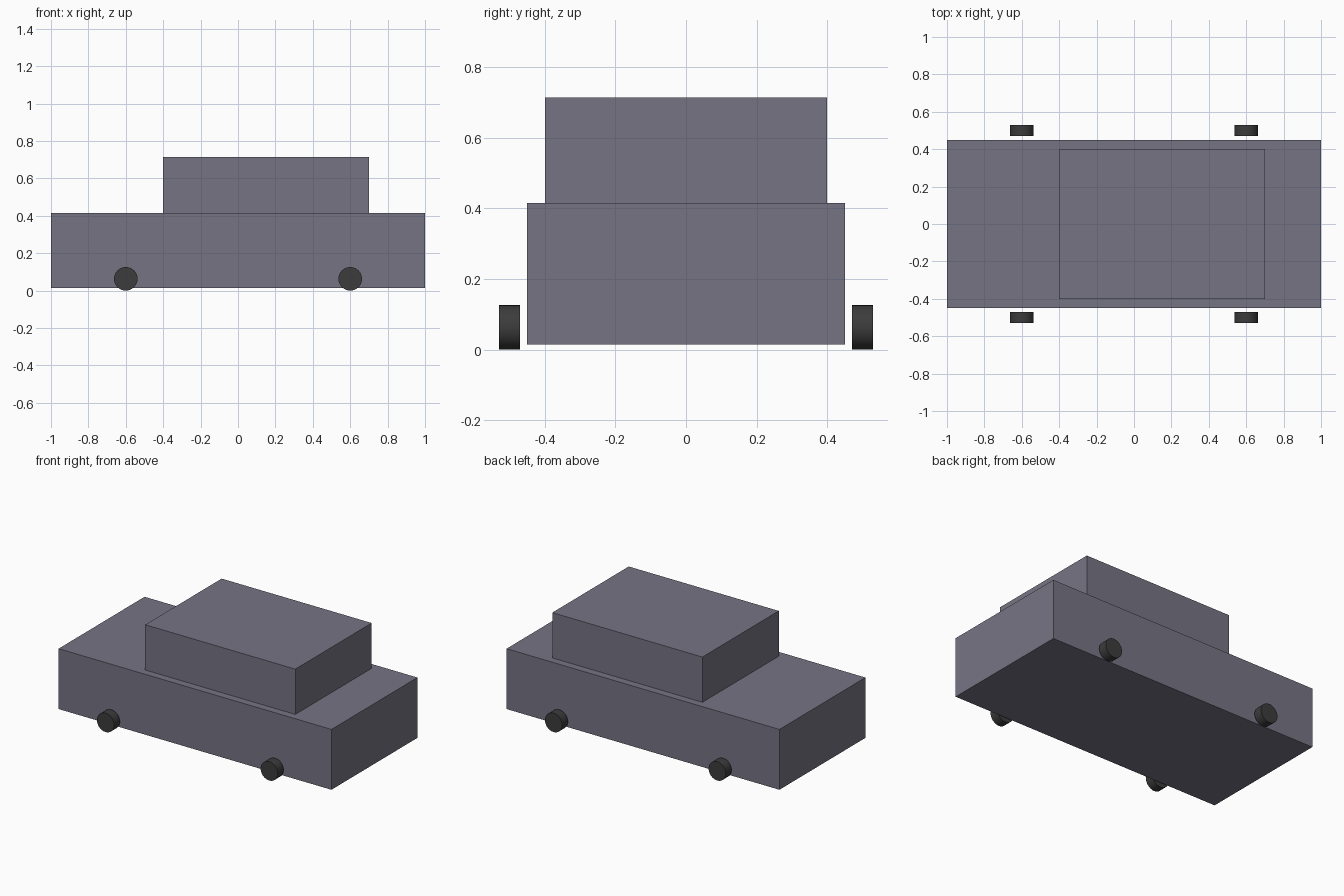
import bpy
import math

if "Cube" in bpy.data.objects:
    bpy.data.objects.remove(bpy.data.objects["Cube"])


def material(name, color):
    mat = bpy.data.materials.new(name)
    mat.diffuse_color = (*color, 1.0)
    mat.use_nodes = True
    mat.node_tree.nodes["Principled BSDF"].inputs["Base Color"].default_value = mat.diffuse_color
    return mat


paint = material("body_paint", (0.18, 0.175, 0.23))
rubber = material("dark_rubber", (0.045, 0.045, 0.045))


def box(name, x, y, z):
    """Box from (min, max) ranges on each axis."""
    ranges = (x, y, z)
    bpy.ops.mesh.primitive_cube_add(size=1, location=[(a + b) / 2 for a, b in ranges])
    obj = bpy.context.object
    obj.name = name
    obj.scale = [b - a for a, b in ranges]
    bpy.ops.object.transform_apply(location=False, rotation=False, scale=True)
    obj.data.materials.append(paint)


# Lower body and cabin
box("car_body", (-1.0, 1.0), (-0.45, 0.45), (0.015, 0.415))
box("cabin", (-0.4, 0.7), (-0.4, 0.4), (0.415, 0.715))

# Four wheels, set slightly off the body sides
RADIUS = 0.063
for end, x in (("front", -0.6), ("rear", 0.6)):
    for side, y in (("near", -0.5), ("far", 0.5)):
        bpy.ops.mesh.primitive_cylinder_add(
            vertices=32, radius=RADIUS, depth=0.06,
            location=(x, y, RADIUS), rotation=(math.pi / 2, 0, 0))
        wheel = bpy.context.object
        wheel.name = f"{end}_{side}_wheel"
        wheel.data.materials.append(rubber)
        bpy.ops.object.shade_smooth_by_angle(angle=math.radians(30))
